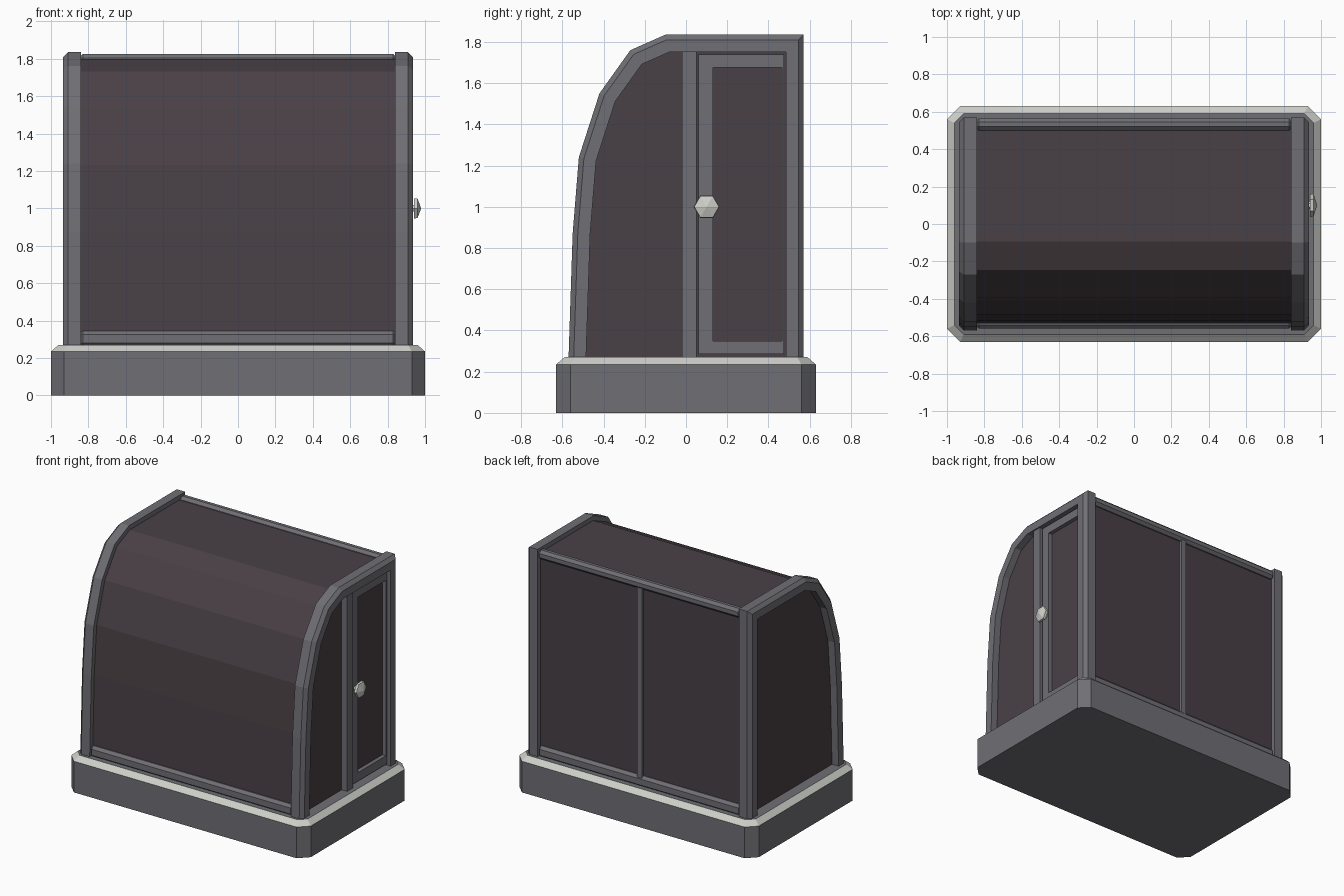
import bpy
import bmesh
from mathutils import Vector

if "Cube" in bpy.data.objects:
    bpy.data.objects.remove(bpy.data.objects["Cube"], do_unlink=True)


def material(name, rgb):
    m = bpy.data.materials.new(name)
    m.use_nodes = True
    m.diffuse_color = (*rgb, 1)
    m.node_tree.nodes["Principled BSDF"].inputs["Base Color"].default_value = (*rgb, 1)
    return m


GREY = material("grey frame", (0.162, 0.158, 0.174))
GLASS = material("dark panel", (0.066, 0.051, 0.060))
LIGHT = material("pale trim", (0.61, 0.62, 0.58))


def make(name, bm, *mats):
    bmesh.ops.recalc_face_normals(bm, faces=bm.faces)
    mesh = bpy.data.meshes.new(name)
    bm.to_mesh(mesh)
    bm.free()
    for m in mats:
        mesh.materials.append(m)
    ob = bpy.data.objects.new(name, mesh)
    bpy.context.collection.objects.link(ob)
    return ob


def loft(name, loops, *mats):
    """Skin a row of closed loops and cap both ends."""
    bm = bmesh.new()
    rows = [[bm.verts.new(p) for p in loop] for loop in loops]
    n = len(rows[0])
    for a, b in zip(rows, rows[1:]):
        for i in range(n):
            j = (i + 1) % n
            bm.faces.new((a[i], a[j], b[j], b[i]))
    bm.faces.new(rows[0])
    bm.faces.new(rows[-1])
    return make(name, bm, *mats)


def box(name, x, y, z, mat, chamfer=0):
    loops = [[(x[0], y[0], h), (x[1], y[0], h), (x[1], y[1], h), (x[0], y[1], h)] for h in z]
    ob = loft(name, loops, mat)
    if chamfer:
        mod = ob.modifiers.new("chamfer", "BEVEL")
        mod.width = chamfer
        mod.segments = 1
    return ob


def inset(path, d):
    """Offset the open y-z profile inward with mitred corners."""
    pts = [Vector(p) for p in path]
    out = []
    for i, p in enumerate(pts):
        dirs = []
        if i > 0:
            dirs.append((p - pts[i - 1]).normalized())
        if i < len(pts) - 1:
            dirs.append((pts[i + 1] - p).normalized())
        normals = [Vector((t.y, -t.x)) for t in dirs]
        m = sum(normals, Vector((0, 0))).normalized()
        q = p + m * d / m.dot(normals[0])
        if i in (0, len(pts) - 1):
            q.y = p.y
        out.append(q)
    return out


# Plinth with cut corners and a sloping pale rim
def octagon(d, z, cut):
    x, y = 1 - d, 0.63 - d
    return [(-x + cut, -y, z), (x - cut, -y, z), (x, -y + cut, z), (x, y - cut, z),
            (x - cut, y, z), (-x + cut, y, z), (-x, y - cut, z), (-x, -y + cut, z)]


plinth = loft("plinth", [octagon(0, 0, 0.07), octagon(0, 0.235, 0.07),
                         octagon(0.04, 0.27, 0.05)], GREY, LIGHT)
for f in plinth.data.polygons:
    f.material_index = int(0.1 < f.normal.z < 0.95)

# Curved side profile shared by the end frames and the panelled body
PROFILE = [(-0.57, 0.265), (-0.55, 0.87), (-0.52, 1.24), (-0.42, 1.55),
           (-0.27, 1.76), (-0.10, 1.835), (0.57, 1.835), (0.57, 0.265)]

body = inset(PROFILE, 0.035)
loft("panelled_body", [[(x, p.x, p.y) for p in body] for x in (-0.88, 0.88)], GLASS)

# End frames with a chamfered outer edge
for side, label in ((1, "left"), (-1, "right")):
    sections = []
    for o, c, i in zip(inset(PROFILE, 0), inset(PROFILE, 0.025), inset(PROFILE, 0.085)):
        ring = [(0.84, o), (0.91, o), (0.935, c), (0.935, i), (0.84, i)]
        sections.append([(side * x, p.x, p.y) for x, p in ring])
    loft(label + "_end_frame", sections, GREY)

# Long rails and the rear divider
SPAN = (-0.85, 0.85)
box("front_sill", SPAN, (-0.56, -0.49), (0.26, 0.345), GREY, 0.02)
box("rear_sill", SPAN, (0.49, 0.56), (0.26, 0.345), GREY, 0.02)
box("rear_top_rail", SPAN, (0.5, 0.565), (1.755, 1.825), GREY, 0.02)
box("rear_divider", (-0.02, 0.02), (0.5, 0.555), (0.3, 1.78), GREY)

# Door post and door leaf on the left end
box("door_post", (0.85, 0.925), (-0.02, 0.05), (0.26, 1.77), GREY)
LEAF = (0.86, 0.91)
box("door_front_stile", LEAF, (0.06, 0.13), (0.285, 1.74), GREY)
box("door_rear_stile", LEAF, (0.465, 0.476), (0.285, 1.74), GREY)
box("door_top_rail", LEAF, (0.13, 0.465), (1.675, 1.74), GREY)
box("door_bottom_rail", LEAF, (0.13, 0.465), (0.285, 0.35), GREY)


# Six-sided door knob
def hexagon(x, r):
    h = r * 0.866
    return [(x, 0.1 + a, 1.0 + b) for a, b in
            ((r, 0), (r / 2, h), (-r / 2, h), (-r, 0), (-r / 2, -h), (r / 2, -h))]


loft("door_knob", [hexagon(0.9, 0.02), hexagon(0.94, 0.02), hexagon(0.942, 0.062),
                   hexagon(0.96, 0.06), hexagon(0.978, 0.004)], LIGHT)
